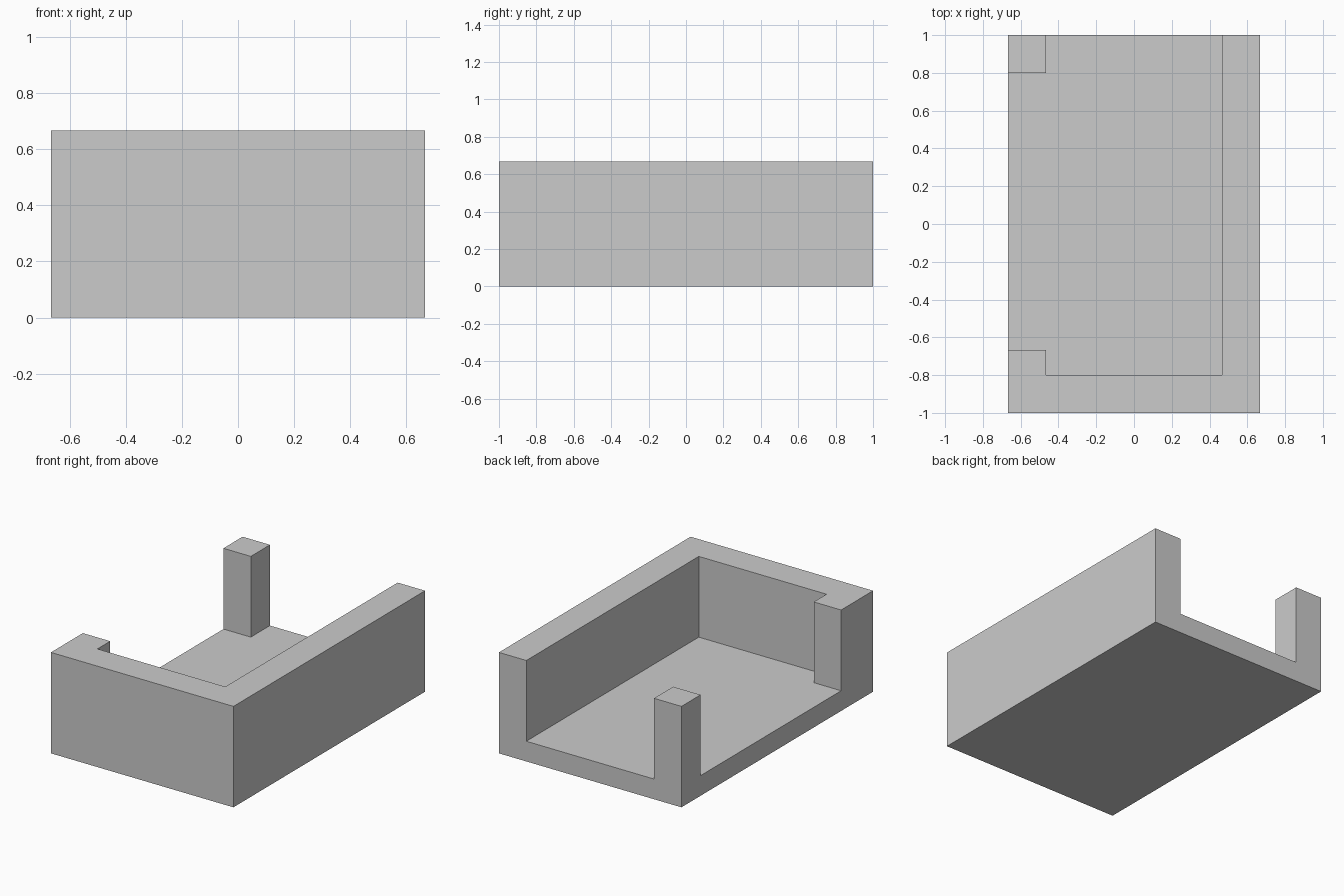
import bpy, bmesh

if "Cube" in bpy.data.objects:
    bpy.data.objects.remove(bpy.data.objects["Cube"])

W, D, H = 0.6667, 1.0, 0.6667   # half width, half depth, height
T, FLOOR = 0.2, 0.1333          # wall thickness, floor thickness


def prism(name, outline, z0, z1):
    """Extrude a counter-clockwise plan outline from z0 to z1."""
    bm = bmesh.new()
    base = bm.faces.new([bm.verts.new((x, y, z0)) for x, y in outline])
    ext = bmesh.ops.extrude_face_region(bm, geom=[base], use_keep_orig=True)
    top = [v for v in ext["geom"] if isinstance(v, bmesh.types.BMVert)]
    bmesh.ops.translate(bm, verts=top, vec=(0, 0, z1 - z0))
    bmesh.ops.recalc_face_normals(bm, faces=bm.faces)
    mesh = bpy.data.meshes.new(name)
    bm.to_mesh(mesh)
    bm.free()
    obj = bpy.data.objects.new(name, mesh)
    bpy.context.collection.objects.link(obj)
    return obj


# Solid block
body = prism("open_tray", [(-W, -D), (W, -D), (W, D), (-W, D)], 0, H)

# Hollow: opens to the back and left, leaving a corner post and a short return
ix = W - T
hollow = prism("hollow_cutter", [
    (-ix, -D + T), (ix, -D + T), (ix, D + T), (-ix, D + T),
    (-ix, D - T), (-W - T, D - T), (-W - T, -0.6667), (-ix, -0.6667),
], FLOOR, H + T)
hollow.hide_render = True

cut = body.modifiers.new("hollow", 'BOOLEAN')
cut.operation = 'DIFFERENCE'
cut.solver = 'EXACT'
cut.object = hollow
bpy.context.view_layer.objects.active = body
bpy.ops.object.modifier_apply(modifier=cut.name)
bpy.data.objects.remove(hollow)

# Colour
grey = bpy.data.materials.new("light_grey")
grey.diffuse_color = (0.6, 0.6, 0.6, 1)
grey.use_nodes = True
grey.node_tree.nodes["Principled BSDF"].inputs["Base Color"].default_value = grey.diffuse_color
body.data.materials.clear()
body.data.materials.append(grey)
